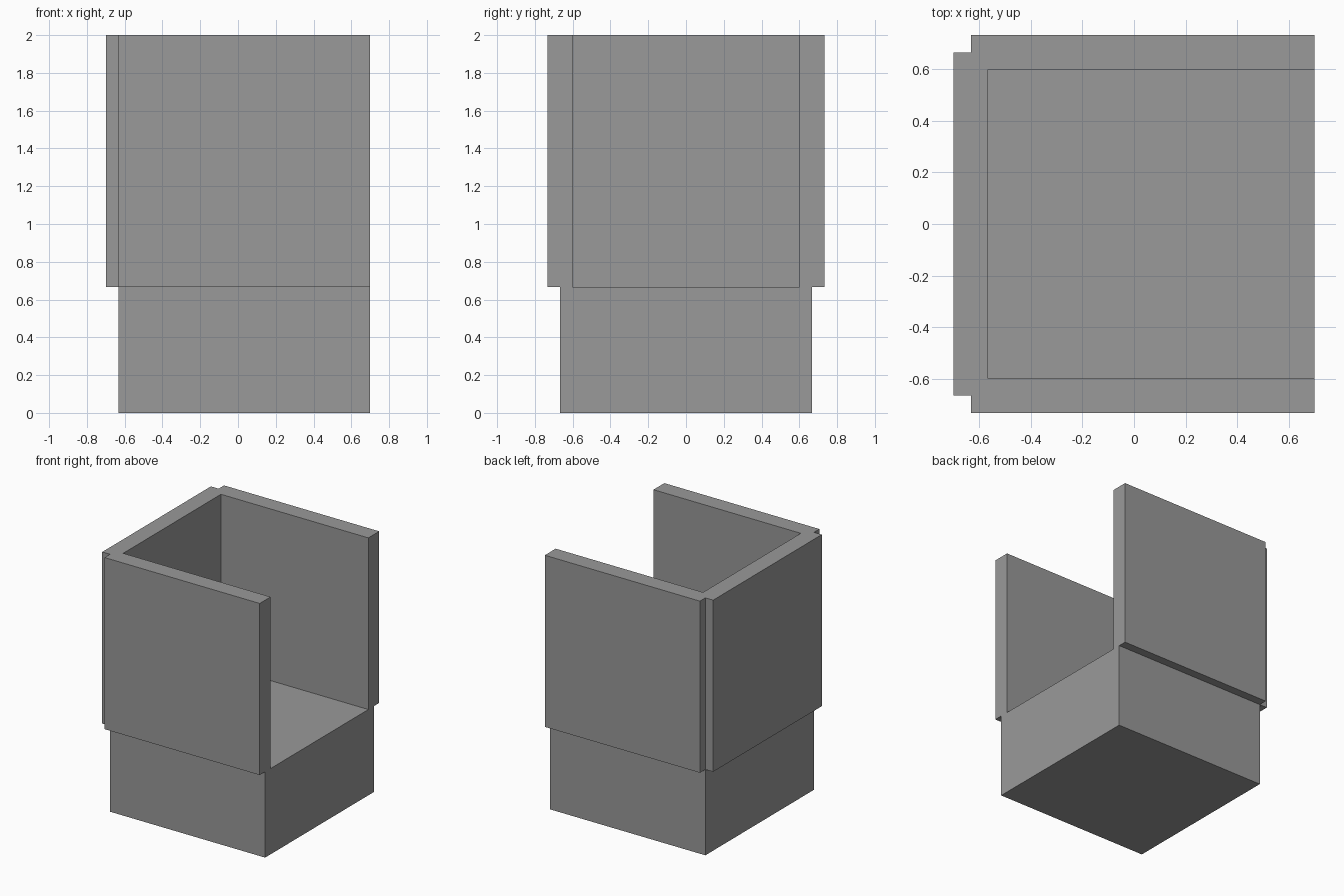
import bpy

if "Cube" in bpy.data.objects:
    bpy.data.objects.remove(bpy.data.objects["Cube"])

S = 4 / 3        # side of the square base and wall panels
T = S / 10       # wall thickness
H = S / 2        # base height
CX = T / 4       # base centre, so the whole model is centred on x

grey = bpy.data.materials.new("dark_grey")
grey.diffuse_color = (0.32, 0.32, 0.32, 1)
grey.use_nodes = True
grey.node_tree.nodes["Principled BSDF"].inputs["Base Color"].default_value = grey.diffuse_color


def box(name, centre, size):
    bpy.ops.mesh.primitive_cube_add(size=1, location=centre)
    ob = bpy.context.object
    ob.name = name
    ob.scale = size
    bpy.ops.object.transform_apply(location=False, rotation=False, scale=True)
    ob.data.materials.append(grey)
    return ob


# Solid seat block
box("seat_base", (CX, 0, H / 2), (S, S, H))

# Square panels centred on the block's edges, standing on its top
wall_z = H + S / 2
box("back_panel", (CX - S / 2, 0, wall_z), (T, S, S))
for name, side in (("front_side_panel", -1), ("rear_side_panel", 1)):
    box(name, (CX, side * S / 2, wall_z), (S, T, S))
